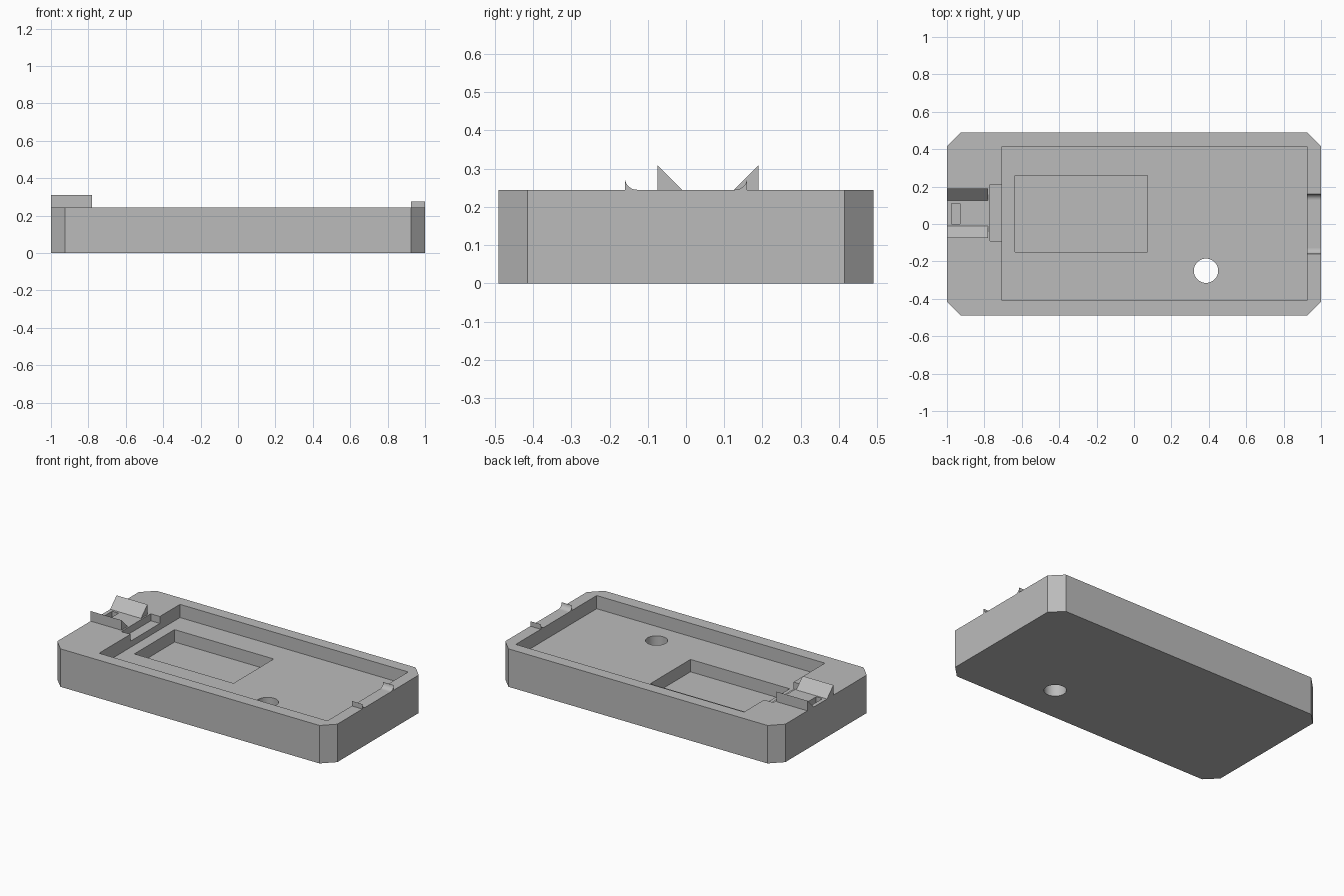
import bpy, bmesh, math

if "Cube" in bpy.data.objects:
    bpy.data.objects.remove(bpy.data.objects["Cube"])

TOP = 0.245

grey = bpy.data.materials.new("plain grey")
grey.diffuse_color = (0.5, 0.5, 0.5, 1)
grey.use_nodes = True
grey.node_tree.nodes["Principled BSDF"].inputs["Base Color"].default_value = grey.diffuse_color


def prism(name, outline, start, end, axis="z"):
    """Extrude an outline along z (points are x, y) or along x (points are y, z)."""
    def place(p, t):
        return (p[0], p[1], t) if axis == "z" else (t, p[0], p[1])
    bm = bmesh.new()
    face = bm.faces.new([bm.verts.new(place(p, start)) for p in outline])
    new = bmesh.ops.extrude_face_region(bm, geom=[face])["geom"]
    for v in new:
        if isinstance(v, bmesh.types.BMVert):
            v.co["xyz".index(axis)] = end
    bmesh.ops.recalc_face_normals(bm, faces=bm.faces)
    mesh = bpy.data.meshes.new(name)
    bm.to_mesh(mesh)
    bm.free()
    mesh.materials.append(grey)
    obj = bpy.data.objects.new(name, mesh)
    bpy.context.collection.objects.link(obj)
    return obj


def rect(x0, x1, y0, y1):
    return [(x0, y0), (x1, y0), (x1, y1), (x0, y1)]


def cut(target, cutter):
    mod = target.modifiers.new("cut", "BOOLEAN")
    mod.object = cutter
    mod.operation = "DIFFERENCE"
    mod.solver = "EXACT"
    bpy.context.view_layer.objects.active = target
    bpy.ops.object.modifier_apply(modifier=mod.name)
    bpy.data.objects.remove(cutter)


def smooth(obj):
    bpy.ops.object.select_all(action="DESELECT")
    obj.select_set(True)
    bpy.context.view_layer.objects.active = obj
    bpy.ops.object.shade_smooth_by_angle(angle=math.radians(30))


# Tray body with chamfered corners
W, D, C = 1.0, 0.49, 0.075
body = prism("tray_body", [(-W + C, -D), (W - C, -D), (W, -D + C), (W, D - C),
                           (W - C, D), (-W + C, D), (-W, D - C), (-W, -D + C)], 0, TOP)

# Recesses: main pocket, deeper well, cable notch, small slot
for name, outline, floor in [
        ("main_pocket", rect(-0.705, 0.925, -0.41, 0.415), 0.16),
        ("deep_well", rect(-0.635, 0.073, -0.15, 0.26), 0.08),
        ("cable_notch", rect(-0.77, -0.65, -0.09, 0.21), 0.20),
        ("small_slot", rect(-0.975, -0.93, 0.0, 0.11), 0.20)]:
    cut(body, prism(name, outline, floor, 0.5))

# Round hole through the floor
circle = [(0.385 + 0.065 * math.cos(a), -0.25 + 0.065 * math.sin(a))
          for a in (2 * math.pi * i / 48 for i in range(48))]
cut(body, prism("floor_hole", circle, -0.2, 0.6))
smooth(body)

# Pair of wedge guides at the left end, slopes facing each other
for name, outer, inner in [("front_wedge", -0.075, -0.01), ("back_wedge", 0.19, 0.125)]:
    prism(name, [(outer, TOP), (inner, TOP), (outer, 0.31)], -1.0, -0.78, "x")

# Pair of concave lips at the right end
R = 0.032
for name, side in [("front_lip", -1), ("back_lip", 1)]:
    arc = [(side * (0.16 - R + R * math.cos(a)), TOP + R - R * math.sin(a))
           for a in (math.pi / 2 * i / 10 for i in range(11))]
    smooth(prism(name, [(side * 0.16, TOP)] + arc, 0.925, 1.0, "x"))
